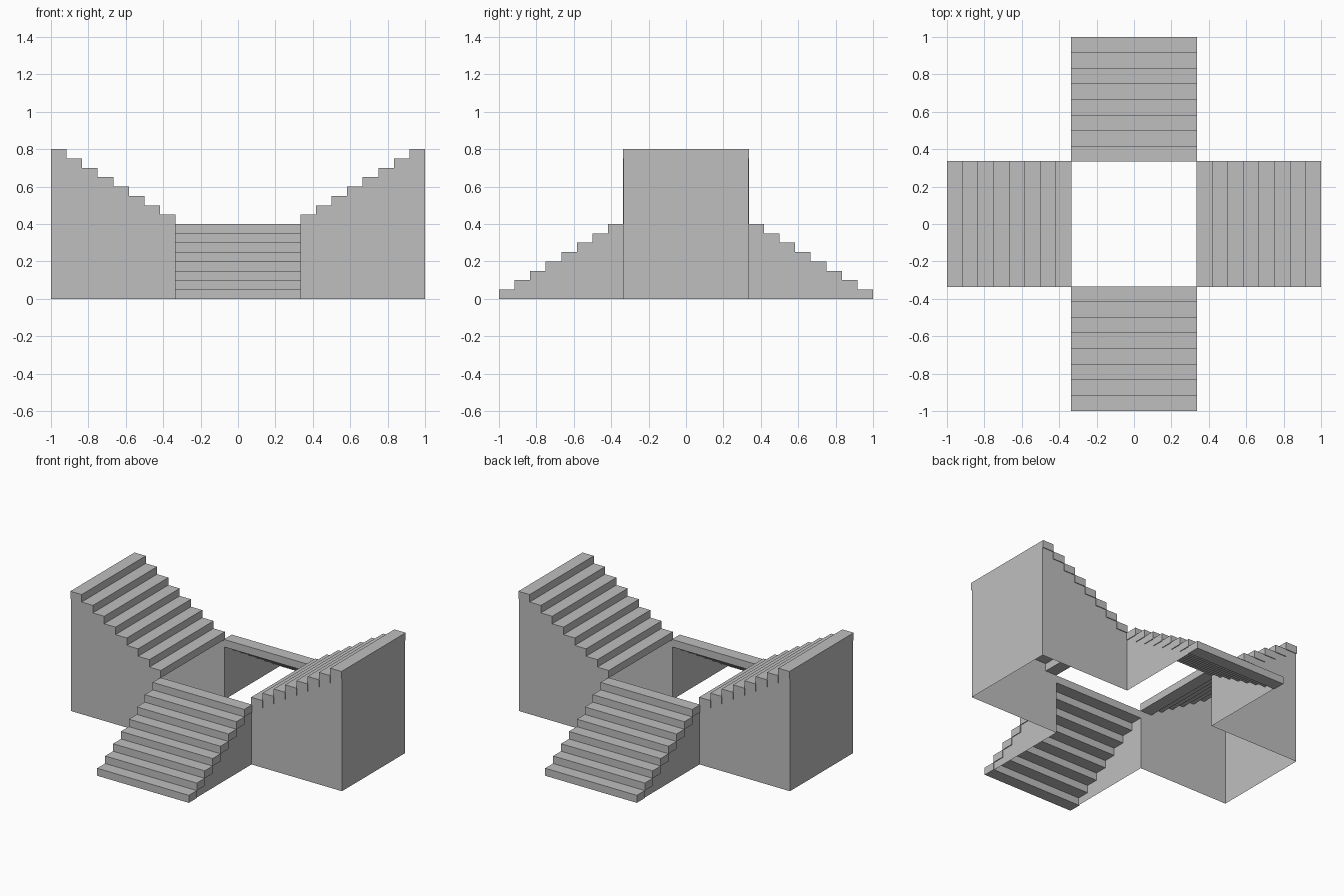
import bpy
import bmesh
from math import pi
from mathutils import Matrix

cube = bpy.data.objects.get("Cube")
if cube:
    bpy.data.objects.remove(cube, do_unlink=True)

STEPS = 8
INNER = 1 / 3                  # where each flight starts, from the centre
DEPTH = (1 - INNER) / STEPS
RISE = 0.05
TREAD_HALF = 0.338             # treads overhang the side walls slightly
WALL_HALF = 0.333

grey = bpy.data.materials.new("plain grey")
grey.use_nodes = True
grey.diffuse_color = (0.52, 0.52, 0.52, 1)
grey.node_tree.nodes["Principled BSDF"].inputs["Base Color"].default_value = grey.diffuse_color


def finish(name, bm, angle):
    """Turn the flight to its side of the square and add it to the scene."""
    bm.transform(Matrix.Rotation(angle, 4, "Z"))
    mesh = bpy.data.meshes.new(name)
    bm.to_mesh(mesh)
    bm.free()
    mesh.materials.append(grey)
    bpy.context.collection.objects.link(bpy.data.objects.new(name, mesh))


def treads(name, bottoms, angle):
    bm = bmesh.new()
    for i, z in enumerate(bottoms):
        place = Matrix.Translation((0, INNER + (i + 0.5) * DEPTH, z + RISE / 2))
        size = Matrix.Diagonal((2 * TREAD_HALF, DEPTH, RISE, 1))
        bmesh.ops.create_cube(bm, size=1, matrix=place @ size)
    finish(name, bm, angle)


def walls(name, bottoms, angle):
    bm = bmesh.new()
    # stepped side sheets reaching up to the underside of each tread
    profile = [(INNER, 0)]
    for i, z in enumerate(bottoms):
        if z > 0:
            start = INNER + i * DEPTH
            profile += [(start, z), (start + DEPTH, z)]
    end, top = profile[-1]
    profile.append((end, 0))
    for side, outline in ((-1, profile), (1, profile[::-1])):
        bm.faces.new([bm.verts.new((side * WALL_HALF, y, z)) for y, z in outline])
    # tall outer end sheet on the upper flights
    if bottoms[-1] > 0:
        corners = ((-1, 0), (-1, top), (1, top), (1, 0))
        bm.faces.new([bm.verts.new((s * WALL_HALF, end, z)) for s, z in corners])
    finish(name, bm, angle)


# lower flights descend outward, upper flights climb outward
lower = [RISE * (STEPS - 1 - i) for i in range(STEPS)]
upper = [RISE * (STEPS + i) for i in range(STEPS)]
for side, bottoms, angle in (("front", lower, pi), ("back", lower, 0),
                             ("left", upper, -pi / 2), ("right", upper, pi / 2)):
    treads(side + "_treads", bottoms, angle)
    walls(side + "_walls", bottoms, angle)
